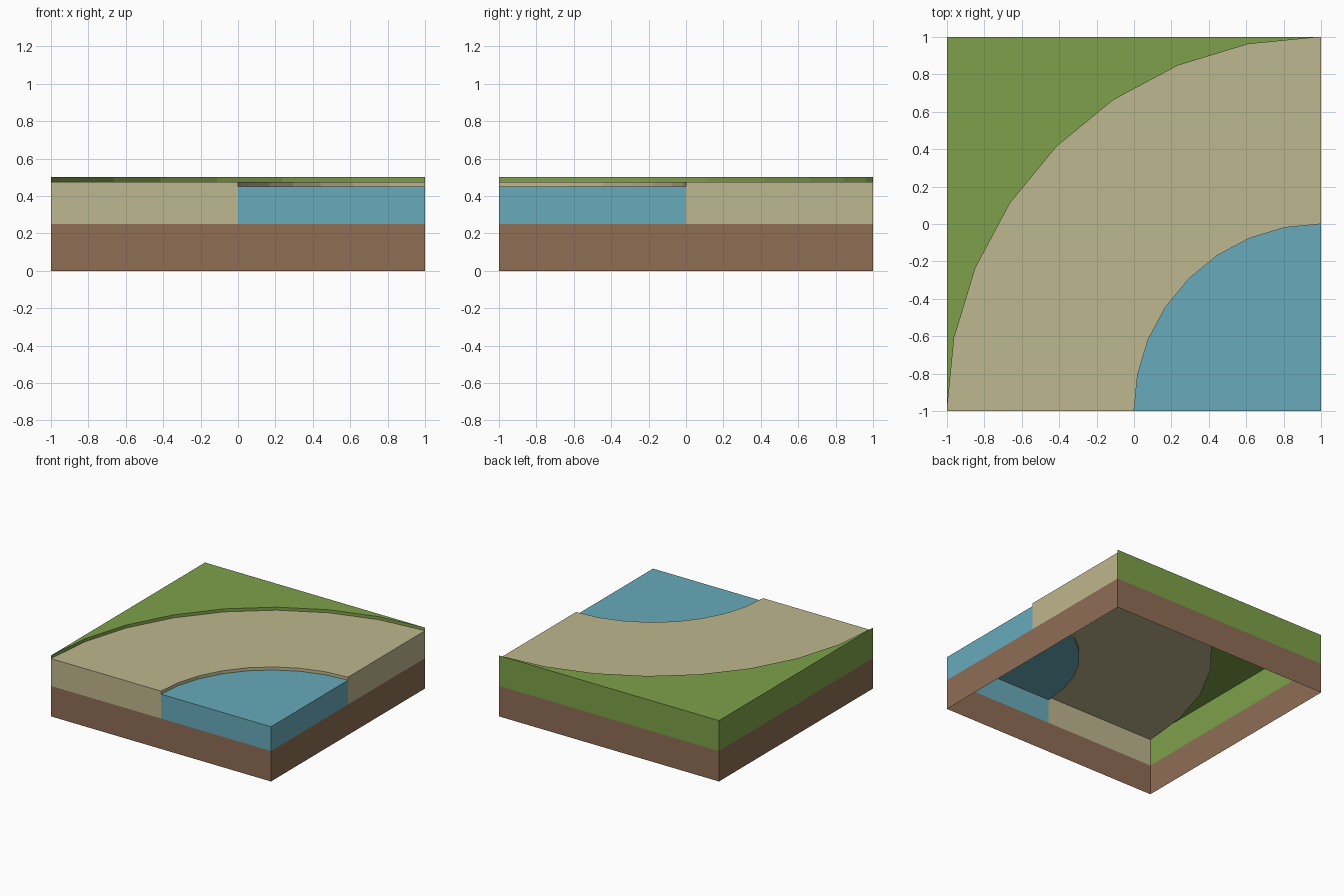
import bpy, bmesh, math

if "Cube" in bpy.data.objects:
    bpy.data.objects.remove(bpy.data.objects["Cube"])

SEGMENTS = 8
SOIL_TOP, WATER_TOP, SAND_TOP, GRASS_TOP = 0.25, 0.45, 0.475, 0.5


def material(name, rgb):
    def linear(c):
        c /= 255
        return c / 12.92 if c <= 0.04045 else ((c + 0.055) / 1.055) ** 2.4
    mat = bpy.data.materials.new(name)
    mat.diffuse_color = (*[linear(c) for c in rgb], 1)
    mat.use_nodes = True
    mat.node_tree.nodes["Principled BSDF"].inputs["Base Color"].default_value = mat.diffuse_color
    return mat


def arc(radius):
    """Quarter arc about the front right corner, from the front to the right."""
    steps = [i * math.pi / 2 / SEGMENTS for i in range(SEGMENTS + 1)]
    return [(1 - radius * math.cos(a), -1 + radius * math.sin(a)) for a in steps]


def build(name, mat, walls, caps=(), top=0):
    """walls: (path, z0, z1), outside on the right of travel; caps: flat polygons."""
    bm = bmesh.new()
    for path, z0, z1 in walls:
        for p, q in zip(path, path[1:]):
            bm.faces.new([bm.verts.new(v) for v in
                          ((*p, z0), (*q, z0), (*q, z1), (*p, z1))])
    for cap in caps:
        bm.faces.new([bm.verts.new((*p, top)) for p in cap])
    bmesh.ops.remove_doubles(bm, verts=bm.verts, dist=1e-5)
    mesh = bpy.data.meshes.new(name)
    bm.to_mesh(mesh)
    bm.free()
    mesh.materials.append(mat)
    bpy.context.collection.objects.link(bpy.data.objects.new(name, mesh))


outer, inner = arc(2), arc(1)
front_left, front_right, back_right, back_left = (-1, -1), (1, -1), (1, 1), (-1, 1)
pairs = range(SEGMENTS)

# Open soil skirt around the base
build("soil_base", material("soil brown", (142, 109, 85)),
      [([front_left, front_right, back_right, back_left, front_left], 0, SOIL_TOP)])

# Grass corner with the bank down to the sand
build("grass_bank", material("grass green", (126, 160, 74)),
      [([back_right, back_left, front_left], SOIL_TOP, GRASS_TOP),
       (outer, SAND_TOP, GRASS_TOP)],
      [(back_left, outer[i], outer[i + 1]) for i in pairs], GRASS_TOP)

# Curved sand band with the step down to the water
build("sand_band", material("sand beige", (190, 183, 142)),
      [([front_left, inner[0]], SOIL_TOP, SAND_TOP),
       ([inner[-1], back_right], SOIL_TOP, SAND_TOP),
       (inner, WATER_TOP, SAND_TOP)],
      [(outer[i], inner[i], inner[i + 1], outer[i + 1]) for i in pairs], SAND_TOP)

# Water quarter disc
build("water", material("water blue", (104, 170, 187)),
      [([inner[0], front_right, inner[-1]], SOIL_TOP, WATER_TOP)],
      [(front_right, inner[i + 1], inner[i]) for i in pairs], WATER_TOP)
